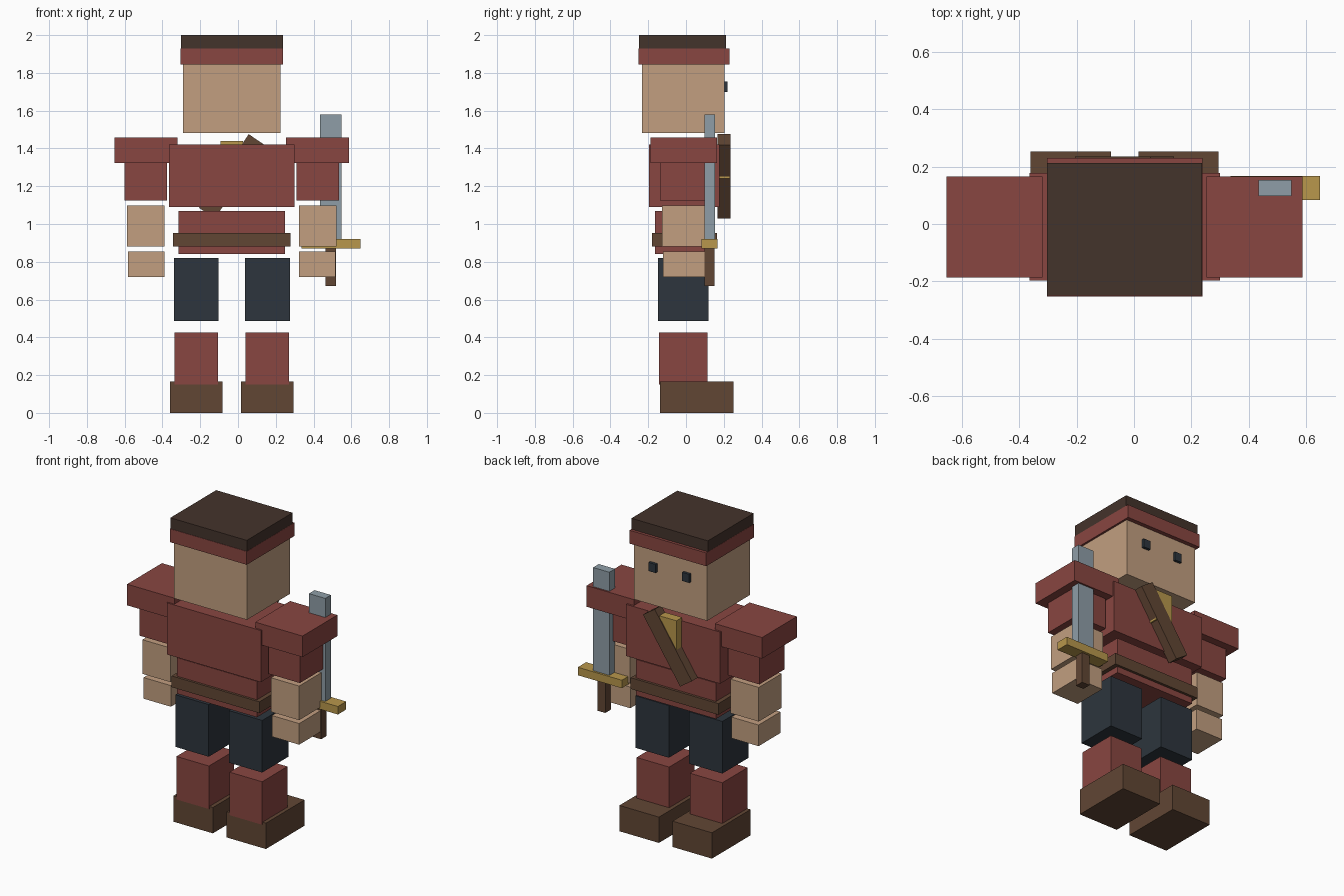
import bpy
import math
from mathutils import Matrix

if "Cube" in bpy.data.objects:
    bpy.data.objects.remove(bpy.data.objects["Cube"])

CX = -0.033  # centre line of the body


def material(name, r, g, b):
    """Flat material from 0-255 display values."""
    def lin(c):
        c /= 255
        return c / 12.92 if c <= 0.04045 else ((c + 0.055) / 1.055) ** 2.4
    m = bpy.data.materials.new(name)
    m.diffuse_color = (lin(r), lin(g), lin(b), 1)
    m.use_nodes = True
    m.node_tree.nodes["Principled BSDF"].inputs["Base Color"].default_value = m.diffuse_color
    return m


RED = material("red_cloth", 137, 70, 65)
HAIR = material("dark_hair", 68, 51, 43)
SKIN = material("skin", 194, 159, 128)
NAVY = material("dark_navy", 45, 53, 61)
BROWN = material("brown_leather", 97, 70, 52)
GOLD = material("gold", 184, 151, 76)
STEEL = material("steel", 143, 158, 167)


def box(name, mat, x, y, z, tilt=0.0):
    """Box from (min, max) ranges, optionally tilted about the y axis."""
    bpy.ops.mesh.primitive_cube_add(size=1)
    ob = bpy.context.object
    ob.name = name
    size = [r[1] - r[0] for r in (x, y, z)]
    ob.data.transform(Matrix.Rotation(tilt, 4, 'Y') @ Matrix.Diagonal((*size, 1)))
    ob.location = [(r[0] + r[1]) / 2 for r in (x, y, z)]
    ob.data.materials.append(mat)
    return ob


def centred(name, mat, half, y, z):
    return box(name, mat, (CX - half, CX + half), y, z)


def pair(name, mat, inner, outer, y, z):
    """Two boxes mirrored about the body's centre line."""
    box("left_" + name, mat, (CX - outer, CX - inner), y, z)
    box("right_" + name, mat, (CX + inner, CX + outer), y, z)


# Head
centred("hair", HAIR, 0.27, (-0.25, 0.212), (1.93, 2.0))
centred("headband", RED, 0.271, (-0.252, 0.23), (1.845, 1.93))
centred("head", SKIN, 0.258, (-0.232, 0.203), (1.482, 1.85))
pair("eye", NAVY, 0.094, 0.143, (0.2, 0.22), (1.70, 1.755))

# Trunk
centred("chest", RED, 0.332, (-0.197, 0.177), (1.09, 1.42))
centred("waist", RED, 0.282, (-0.165, 0.147), (0.84, 1.07))
centred("belt", BROWN, 0.31, (-0.18, 0.163), (0.88, 0.952))
box("chest_strap", BROWN, (CX - 0.05, CX + 0.05), (0.168, 0.235),
    (1.0175, 1.4875), math.radians(34))
box("buckle", GOLD, (-0.093, 0.027), (0.172, 0.23), (1.24, 1.44))

# Arms
pair("shoulder", RED, 0.286, 0.62, (-0.187, 0.165), (1.323, 1.458))
pair("sleeve", RED, 0.344, 0.567, (-0.138, 0.115), (1.125, 1.325))
pair("forearm", SKIN, 0.355, 0.554, (-0.127, 0.104), (0.88, 1.098))
pair("hand", SKIN, 0.357, 0.55, (-0.121, 0.1), (0.72, 0.855))

# Legs
pair("thigh", NAVY, 0.071, 0.307, (-0.147, 0.118), (0.487, 0.82))
pair("shin", RED, 0.073, 0.303, (-0.142, 0.113), (0.15, 0.425))
pair("boot", BROWN, 0.048, 0.327, (-0.138, 0.252), (0.0, 0.165))

# Sword
box("sword_blade", STEEL, (0.434, 0.549), (0.097, 0.154), (0.92, 1.58))
box("sword_guard", GOLD, (0.337, 0.648), (0.083, 0.167), (0.87, 0.921))
box("sword_grip", BROWN, (0.464, 0.52), (0.097, 0.152), (0.672, 0.87))
